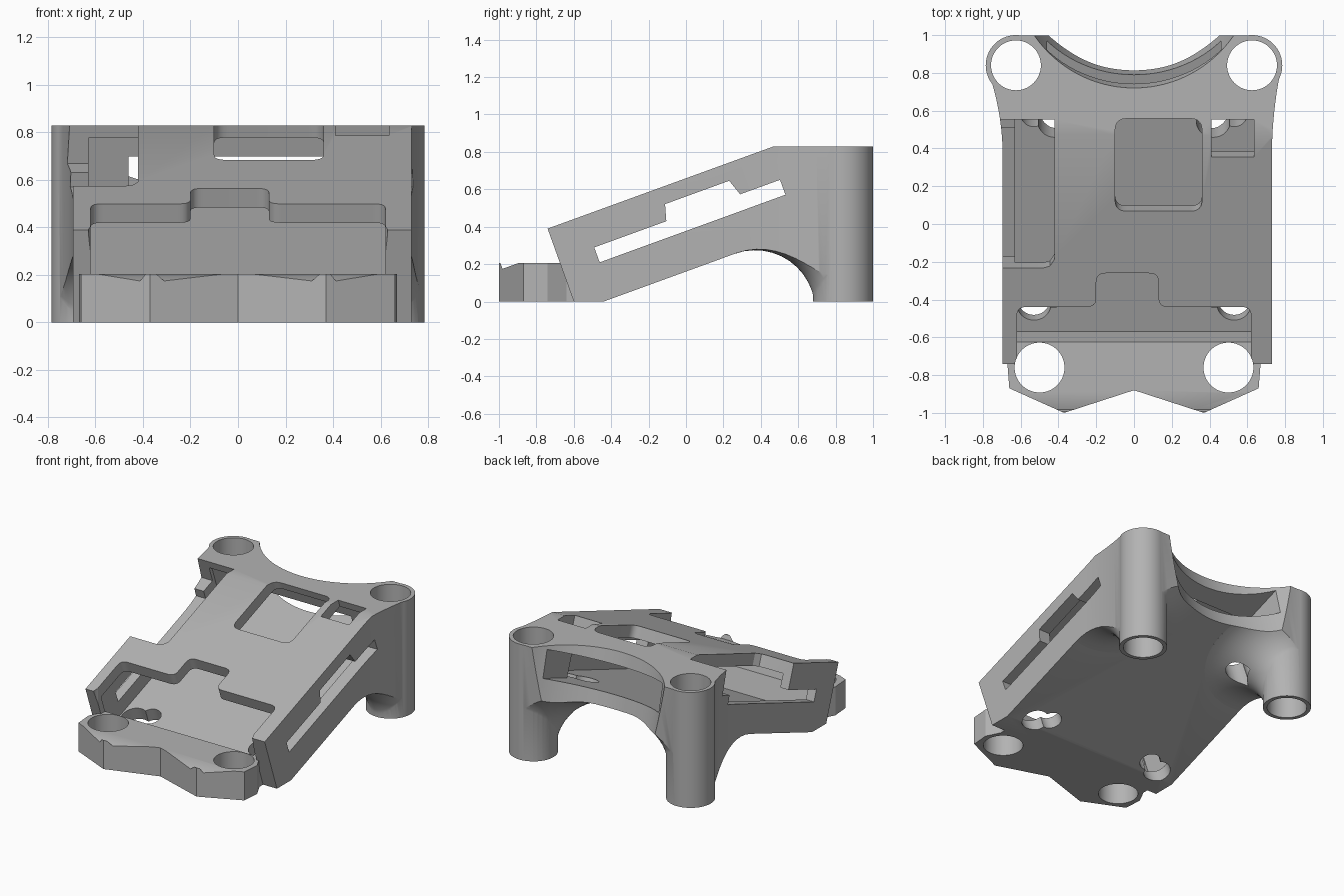
import bpy, bmesh, math
from mathutils import Matrix

cube = bpy.data.objects.get("Cube")
if cube:
    bpy.data.objects.remove(cube, do_unlink=True)

TILT = math.radians(20)
SN, CS = math.sin(TILT), math.cos(TILT)
# Sloped frame: x across, y up the slope, z out of the deck
SLOPE = Matrix(((1, 0, 0, 0), (0, CS, -SN, -0.74), (0, SN, CS, 0.39), (0, 0, 0, 1)))
# Side frame: profile drawn in y and z, extruded along x
SIDE = Matrix(((0, 0, 1, 0), (1, 0, 0, 0), (0, 1, 0, 0), (0, 0, 0, 1)))
WORLD = Matrix.Identity(4)

grey = bpy.data.materials.new("plain grey")
grey.use_nodes = True
COLOUR = (0.45, 0.45, 0.45, 1)
grey.diffuse_color = COLOUR
grey.node_tree.nodes["Principled BSDF"].inputs["Base Color"].default_value = COLOUR


def finish(name, bm, matrix=WORLD):
    bm.transform(matrix)
    bmesh.ops.recalc_face_normals(bm, faces=bm.faces)
    mesh = bpy.data.meshes.new(name)
    bm.to_mesh(mesh)
    bm.free()
    mesh.materials.append(grey)
    obj = bpy.data.objects.new(name, mesh)
    bpy.context.collection.objects.link(obj)
    return obj


def loft(name, rings, matrix=WORLD):
    bm = bmesh.new()
    rows = [[bm.verts.new(p) for p in ring] for ring in rings]
    n = len(rows[0])
    for a, b in zip(rows, rows[1:]):
        for i in range(n):
            j = (i + 1) % n
            bm.faces.new((a[i], a[j], b[j], b[i]))
    bm.faces.new(rows[0][::-1])
    bm.faces.new(rows[-1])
    return finish(name, bm, matrix)


def prism(name, pts, low, high, matrix=WORLD):
    return loft(name, [[(x, y, z) for x, y in pts] for z in (low, high)], matrix)


def box(name, x, y, z, matrix=WORLD):
    pts = [(x[0], y[0]), (x[1], y[0]), (x[1], y[1]), (x[0], y[1])]
    return prism(name, pts, *z, matrix)


def arc(cx, cy, r, start, end, n):
    angles = [math.radians(start + (end - start) * i / n) for i in range(n + 1)]
    return [(cx + r * math.cos(a), cy + r * math.sin(a)) for a in angles]


def disc(name, x, y, r, low, high, matrix=WORLD, n=64):
    return prism(name, arc(x, y, r, 0, 360, n)[:-1], low, high, matrix)


def rounded(pts, r, n=6):
    # Soften every corner with a short quadratic curve
    out = []
    for i, (x, y) in enumerate(pts):
        ends = []
        for qx, qy in (pts[i - 1], pts[(i + 1) % len(pts)]):
            k = r / math.hypot(qx - x, qy - y)
            ends.append((x + (qx - x) * k, y + (qy - y) * k))
        (ax, ay), (bx, by) = ends
        for j in range(n + 1):
            t = j / n
            out.append(tuple((1 - t) ** 2 * a + 2 * t * (1 - t) * c + t * t * b
                             for a, c, b in ((ax, x, bx), (ay, y, by))))
    return out


def combine(target, tool, operation="DIFFERENCE"):
    mod = target.modifiers.new("cut", "BOOLEAN")
    mod.operation, mod.solver, mod.object = operation, "EXACT", tool
    bpy.context.view_layer.objects.active = target
    bpy.ops.object.modifier_apply(modifier=mod.name)
    bpy.data.objects.remove(tool, do_unlink=True)


def leg_flare(side, r=0.32, inner=0.15, n=64, steps=12):
    # Concave fillet between an upright leg and the sloped underside
    rings = [[] for _ in range(steps + 3)]
    for i in range(n):
        a = math.tau * i / n
        m = math.tan(TILT) * math.sin(a)
        phi = math.atan(m)
        rho = inner + r
        zc = 0.466 + m * rho - r / math.cos(phi)
        pts = [(inner, -0.2)]
        for k in range(steps + 1):
            th = math.pi + (phi - math.pi / 2) * k / steps
            pts.append((rho + r * math.cos(th), zc + r * math.sin(th)))
        pts.append((pts[-1][0], pts[-1][1] + 0.05))
        for ring, (d, z) in zip(rings, pts):
            ring.append((side * LEG_X + d * math.cos(a), LEG_Y + d * math.sin(a), z))
    return loft("leg_flare", rings)


LEG_X, LEG_Y, TOP = 0.625, 0.84, 0.83

# Sloped deck with a level rear top
body = prism("mount_body", [(-0.74, 0.39), (0.47, TOP), (1.1, TOP), (1.1, 0.561),
                            (-0.44, 0), (-0.6, 0)], -0.85, 0.85, SIDE)
for side in (-1, 1):
    combine(body, leg_flare(side), "UNION")

# Plan outline: straight walls swelling into the rear legs
def swell(x0):
    return [(x0 + (0.782 - x0) * (i / 10) ** 2, 0.36 + 0.48 * i / 10) for i in range(10)]

right = [(0.73, -0.8)] + swell(0.73) + arc(LEG_X, LEG_Y, 0.157, 0, 90, 12)
left = [(0.695, -0.8)] + swell(0.695) + arc(LEG_X, LEG_Y, 0.157, 0, 90, 12)
combine(body, prism("outline", right + [(-x, y) for x, y in left[::-1]], 0, 0.9), "INTERSECT")

# Hollowed back edge, leaning with depth
lean = WORLD.copy()
lean[1][2], lean[1][3] = -0.25, 0.25 * TOP
combine(body, disc("back_hollow", 0, 1.36, 0.64, -0.1, 1, lean, 128))

# Front foot plate
half = [(0.37, -1), (0.66, -0.87), (0.67, -0.74), (0.62, -0.64), (0.62, -0.58)]
foot = [(0, -0.88)] + half + [(-x, y) for x, y in half[::-1]]
combine(body, prism("foot_plate", foot, 0, 0.205), "UNION")

# Rear legs
for side in (-1, 1):
    combine(body, disc("rear_leg", side * LEG_X, LEG_Y, 0.16, 0, TOP), "UNION")

# Inner tray, front mouth and rear exit
combine(body, box("tray", (-0.63, 0.64), (0.045, 1.39), (-0.373, -0.085), SLOPE))
combine(body, box("mouth", (-0.62, 0.62), (-0.9, -0.61), (0.205, 0.7)))
combine(body, box("rear_exit", (-0.46, 0.46), (1.3, 1.9), (-0.373, -0.178), SLOPE))

# Stepped front edge of the roof
step = [(-0.62, -0.3), (0.62, -0.3), (0.62, 0.32), (0.13, 0.32), (0.13, 0.51),
        (-0.2, 0.51), (-0.2, 0.32), (-0.62, 0.32)]
combine(body, prism("roof_step", rounded(step, 0.05), -0.12, 0.2, SLOPE))

# Roof windows and the open left corner
window = [(-0.1, 0.86), (0.36, 0.86), (0.36, 1.37), (-0.1, 1.37)]
combine(body, prism("window", rounded(window, 0.06), -0.12, 0.2, SLOPE))
combine(body, box("small_window", (0.41, 0.635), (1.165, 1.365), (-0.12, 0.2), SLOPE))
corner = [(-0.9, 0.54), (-0.48, 0.54), (-0.445, 0.55), (-0.42, 0.59), (-0.42, 1.365), (-0.9, 1.365)]
combine(body, prism("open_corner", corner, -0.2, 0.3, SLOPE))

# Long notched slot through both side walls
slot = [(0.2, -0.265), (1.257, -0.265), (1.257, -0.18), (1.03, -0.18), (1.0, -0.092),
        (0.635, -0.092), (0.61, -0.18), (0.2, -0.18)]
combine(body, prism("side_slot", slot, -0.9, 0.9, SLOPE @ SIDE))

# Paired screw openings in the tray floor, and bores for the posts
for side in (-1, 1):
    for x, s, r in ((0.53, 0.2, 0.09), (0.43, 0.25, 0.07), (0.42, 1.23, 0.09), (0.53, 1.27, 0.07)):
        combine(body, disc("screw_opening", side * x, s, r, -0.6, -0.3, SLOPE, 40))
    combine(body, disc("front_bore", side * 0.5, -0.76, 0.132, -0.1, 0.4))
    combine(body, disc("rear_bore", side * LEG_X, LEG_Y, 0.132, -0.1, 1))

# Smooth the curved walls, keep the edges crisp
bpy.ops.object.select_all(action="DESELECT")
body.select_set(True)
bpy.context.view_layer.objects.active = body
bpy.ops.object.shade_smooth_by_angle(angle=math.radians(25))
